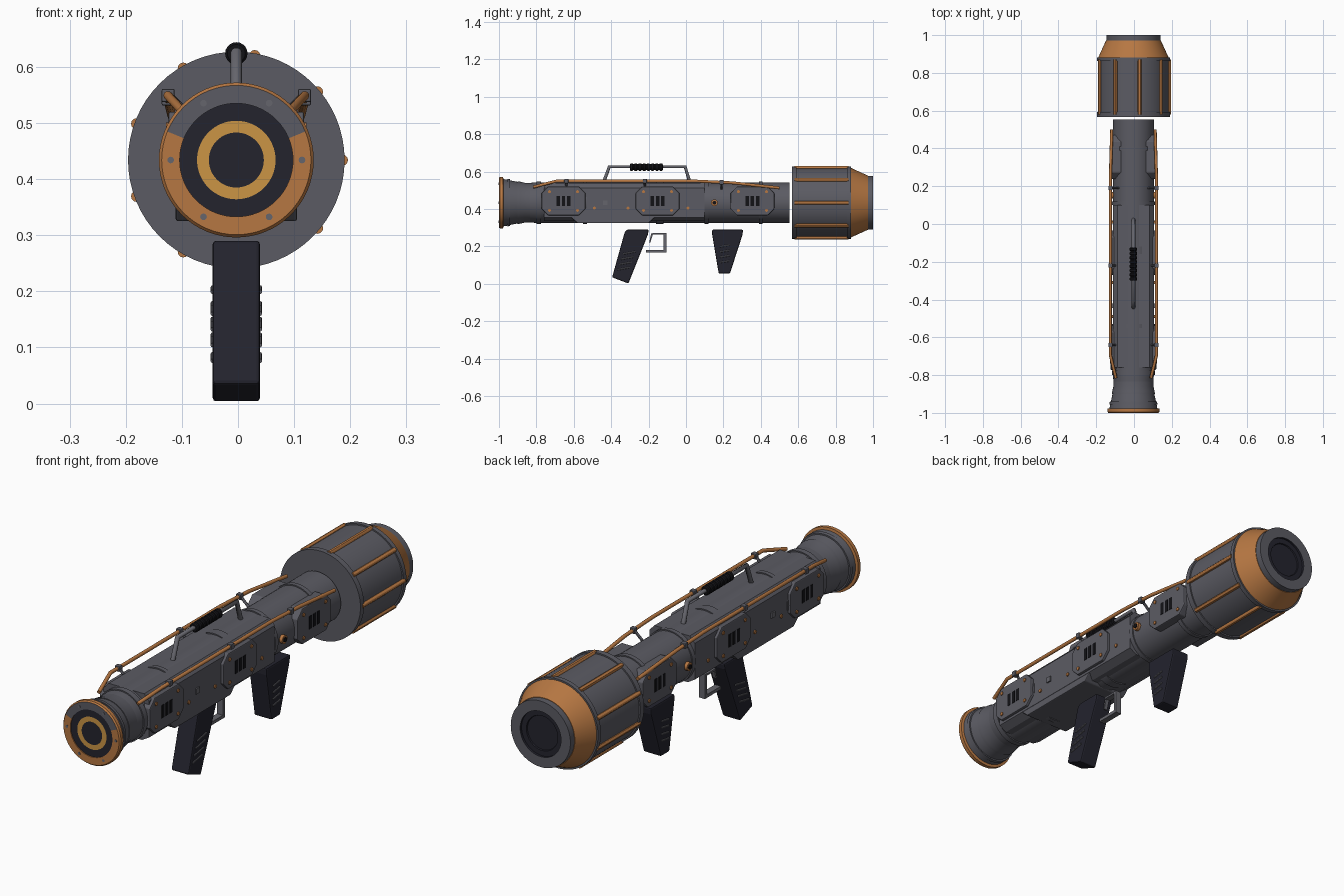
import bpy, bmesh, math
from mathutils import Vector, Matrix

if "Cube" in bpy.data.objects:
    bpy.data.objects.remove(bpy.data.objects["Cube"])

AX, AZ = -0.003, 0.434          # barrel axis


def mat(name, c):
    m = bpy.data.materials.new(name)
    m.diffuse_color = (*c, 1)
    m.use_nodes = True
    m.node_tree.nodes["Principled BSDF"].inputs["Base Color"].default_value = m.diffuse_color
    return m


GREY = mat("gunmetal_grey", (0.105, 0.105, 0.125))
DARK = mat("dark_navy", (0.017, 0.017, 0.027))
BLACK = mat("black", (0.006, 0.006, 0.008))
ORANGE = mat("copper_orange", (0.47, 0.185, 0.055))
GOLD = mat("gold", (0.60, 0.30, 0.06))
STEEL = mat("mid_steel", (0.13, 0.13, 0.15))


def finish(name, bm, mats, smooth=True, bevel=0):
    bmesh.ops.remove_doubles(bm, verts=bm.verts, dist=1e-5)
    bmesh.ops.recalc_face_normals(bm, faces=bm.faces)
    me = bpy.data.meshes.new(name)
    bm.to_mesh(me)
    bm.free()
    for m in mats:
        me.materials.append(m)
    ob = bpy.data.objects.new(name, me)
    bpy.context.collection.objects.link(ob)
    if bevel:
        b = ob.modifiers.new("bevel", 'BEVEL')
        b.width, b.segments = bevel, 2
    if smooth:
        bpy.ops.object.select_all(action='DESELECT')
        ob.select_set(True)
        bpy.context.view_layer.objects.active = ob
        bpy.ops.object.shade_smooth_by_angle(angle=math.radians(30))
    return ob


def lathe(name, prof, mats, idx=None, z=AZ, n=64, rule=None):
    """Revolve (y, r) points about the barrel direction; idx = material per segment."""
    bm = bmesh.new()
    rings = [[bm.verts.new((AX + r * math.cos(2 * math.pi * k / n), y,
                            z + r * math.sin(2 * math.pi * k / n))) for k in range(n)] for y, r in prof]
    for i in range(len(prof) - 1):
        for k in range(n):
            a, b = rings[i], rings[i + 1]
            f = bm.faces.new((a[k], a[(k + 1) % n], b[(k + 1) % n], b[k]))
            f.material_index = idx[i] if idx else 0
            if rule:
                rule(f, i)
    return finish(name, bm, mats)


def prism(name, pts, x0, x1, m, bevel=0):
    """Extrude a (y, z) outline from x0 to x1 (measured from the axis)."""
    bm = bmesh.new()
    f = bm.faces.new([bm.verts.new((AX + x0, y, z)) for y, z in pts])
    r = bmesh.ops.extrude_face_region(bm, geom=[f])
    bmesh.ops.translate(bm, vec=(x1 - x0, 0, 0),
                        verts=[v for v in r['geom'] if isinstance(v, bmesh.types.BMVert)])
    return finish(name, bm, [m], False, bevel)


def rect(y, z, hy, hz):
    return [(y - hy, z - hz), (y + hy, z - hz), (y + hy, z + hz), (y - hy, z + hz)]


def rod(name, p, q, r, m, n=12):
    p, q = Vector(p), Vector(q)
    d = q - p
    bm = bmesh.new()
    bmesh.ops.create_cone(bm, cap_ends=True, segments=n, radius1=r, radius2=r, depth=d.length,
                          matrix=Matrix.Translation((p + q) / 2) @ d.to_track_quat('Z', 'Y').to_matrix().to_4x4())
    return finish(name, bm, [m])


def pipe(name, pts, r, m):
    cu = bpy.data.curves.new(name, 'CURVE')
    cu.dimensions, cu.bevel_depth, cu.bevel_resolution, cu.use_fill_caps = '3D', r, 3, True
    s = cu.splines.new('POLY')
    s.points.add(len(pts) - 1)
    for sp, p in zip(s.points, pts):
        sp.co = (*p, 1)
    cu.materials.append(m)
    ob = bpy.data.objects.new(name, cu)
    bpy.context.collection.objects.link(ob)


# main barrel with raised bands
prof = [(-0.87, 0), (-0.87, 0.104)]
for a, b in ((-0.80, -0.775), (-0.55, -0.53), (-0.16, -0.12), (0.10, 0.12), (0.39, 0.41)):
    prof += [(a, 0.108), (a, 0.113), (b, 0.113), (b, 0.108)]
lathe("barrel", prof + [(0.553, 0.109), (0.553, 0)], [GREY])


# flared rear bell, copper flange and target-like rear disc
def grey_top(f, i):
    c = f.calc_center_median()
    if i == 4 and c.z > AZ + 0.045:
        f.material_index = 2


lathe("rear_bell", [(-0.98, 0), (-0.98, 0.127), (-0.955, 0.123), (-0.955, 0.127), (-0.94, 0.125), (-0.94, 0.119),
                    (-0.90, 0.111), (-0.90, 0.114), (-0.885, 0.112), (-0.86, 0.106), (-0.80, 0.106), (-0.80, 0)], [GREY])
lathe("rear_flange", [(-0.996, 0), (-0.996, 0.049), (-0.996, 0.070), (-0.996, 0.101), (-1.0, 0.101),
                      (-1.0, 0.133), (-0.994, 0.138), (-0.978, 0.138), (-0.975, 0.12)],
      [ORANGE, DARK, GREY, GOLD], [1, 3, 1, 0, 0, 0, 0, 0], rule=grey_top)
for k in range(6):
    a = k * math.pi / 3
    x, z = AX + 0.117 * math.cos(a), AZ + 0.117 * math.sin(a)
    rod("flange_bolt", (x, -0.98, z), (x, -1.0015, z), 0.006, STEEL)

# front drum with copper shoulder and muzzle cap
lathe("muzzle_drum", [(0.567, 0), (0.567, 0.193), (0.592, 0.193), (0.592, 0.187), (0.862, 0.187), (0.862, 0.193),
                      (0.882, 0.193), (0.882, 0.186), (0.972, 0.145), (0.972, 0.143), (1.0, 0.143), (1.0, 0.098),
                      (0.99, 0.098), (0.99, 0.075), (0.985, 0.073), (0.985, 0)],
      [GREY, ORANGE, DARK], [0] * 7 + [1, 1, 0, 0, 2, 2, 2, 2])
for k in range(9):
    c, s = math.cos(k * math.tau / 9), math.sin(k * math.tau / 9)
    rod("drum_rib", (AX + 0.189 * c, 0.58, AZ + 0.189 * s), (AX + 0.189 * c, 0.87, AZ + 0.189 * s), 0.010, ORANGE)

# flat-sided receiver housing and keel
bm = bmesh.new()
sec = [(0.109, 0.355), (0.109, 0.512), (0.085, 0.538), (-0.085, 0.538), (-0.109, 0.512), (-0.109, 0.355),
       (-0.075, 0.335), (0.075, 0.335)]
f = bm.faces.new([bm.verts.new((AX + x, -0.76, z)) for x, z in sec])
r = bmesh.ops.extrude_face_region(bm, geom=[f])
bmesh.ops.translate(bm, vec=(0, 0.86, 0), verts=[v for v in r['geom'] if isinstance(v, bmesh.types.BMVert)])
finish("receiver_housing", bm, [GREY], False)
prism("keel", [(-0.62, 0.36), (-0.58, 0.325), (-0.20, 0.325), (-0.13, 0.39), (-0.62, 0.39)], -0.108, 0.108, GREY, 0.004)

for s in (1, -1):
    # octagonal vent plates
    for y in (-0.655, -0.152, 0.355):
        z, a, b, c = 0.443, 0.117, 0.077, 0.035
        octo = [(y - a, z - b + c), (y - a + c, z - b), (y + a - c, z - b), (y + a, z - b + c),
                (y + a, z + b - c), (y + a - c, z + b), (y - a + c, z + b), (y - a, z + b - c)]
        prism("vent_plate", octo, s * 0.065, s * 0.121, GREY, 0.004)
        for d in (-0.028, 0, 0.028):
            prism("vent_slot", rect(y + d, z, 0.009, 0.028), s * 0.118, s * 0.1225, BLACK)
        for dy in (-0.075, 0.075):
            for dz in (-0.05, 0.05):
                rod("plate_bolt", (AX + s * 0.115, y + dy, z + dz), (AX + s * 0.125, y + dy, z + dz), 0.008, ORANGE)
    # housing details
    for y in (-0.49, -0.31, 0.01):
        rod("housing_bolt", (AX + s * 0.10, y, 0.405), (AX + s * 0.114, y, 0.405), 0.008, ORANGE)
    prism("housing_catch", rect(-0.432, 0.434, 0.012, 0.012), s * 0.10, s * 0.115, STEEL)
    rod("side_knob", (AX + s * 0.09, 0.152, AZ), (AX + s * 0.121, 0.152, AZ), 0.018, ORANGE, 20)
    rod("side_knob_core", (AX + s * 0.10, 0.152, AZ), (AX + s * 0.125, 0.152, AZ), 0.010, BLACK, 16)
    # copper side pipes with clips
    pipe("side_pipe", [(AX + s * 0.093, -0.815, 0.518), (AX + s * 0.122, -0.695, 0.549),
                       (AX + s * 0.122, 0.06, 0.549), (AX + s * 0.122, 0.25, 0.54), (AX + s * 0.115, 0.5, 0.513)],
         0.008, ORANGE)
    for y in (-0.64, -0.22, 0.19):
        z = 0.549 if y < 0.1 else 0.543
        prism("pipe_clip", rect(y, z, 0.011, 0.012), s * 0.110, s * 0.133, GREY, 0.003)
        rod("clip_stem", (AX + s * 0.07, y, 0.50), (AX + s * 0.118, y, z), 0.006, GREY)

# top carry handle
pipe("carry_handle", [(AX, -0.445, 0.53), (AX, -0.41, 0.626), (AX, -0.005, 0.626), (AX, 0.025, 0.53)], 0.010, STEEL)
hp = [(-0.30, 0)]
for k in range(8):
    y = -0.30 + k * 0.0225
    hp += [(y, 0.016), (y + 0.004, 0.020), (y + 0.014, 0.020), (y + 0.018, 0.016)]
lathe("carry_handle_grip", hp + [(-0.122, 0)], [BLACK], z=0.624, n=20)

# pistol grip and front grip with side ridges
prism("pistol_grip", [(-0.315, 0.29), (-0.20, 0.29), (-0.203, 0.265), (-0.308, 0.002), (-0.395, 0.035),
                      (-0.328, 0.275)], -0.042, 0.042, DARK, 0.006)
prism("front_grip", [(0.14, 0.29), (0.305, 0.29), (0.302, 0.262), (0.235, 0.055), (0.175, 0.055), (0.14, 0.262)],
      -0.042, 0.042, DARK, 0.006)
for s in (1, -1):
    for k in range(4):
        z = 0.080 + k * 0.028
        y = -0.335 + (z - 0.08) * 0.36
        rod("pistol_grip_ridge", (AX + s * 0.042, y - 0.032, z - 0.004), (AX + s * 0.042, y + 0.034, z + 0.008), 0.004, STEEL, 8)
        z += 0.035
        rod("front_grip_ridge", (AX + s * 0.042, 0.182, z), (AX + s * 0.042, 0.232, z + 0.008), 0.004, STEEL, 8)

# trigger and its guard
for y, z, hy, hz in ((-0.16, 0.174, 0.055, 0.007), (-0.112, 0.222, 0.007, 0.05), (-0.15, 0.267, 0.03, 0.004)):
    prism("trigger_guard", rect(y, z, hy, hz), -0.014, 0.014, STEEL)
prism("trigger", [(-0.186, 0.268), (-0.176, 0.268), (-0.19, 0.222), (-0.197, 0.222)], -0.008, 0.008, STEEL)
